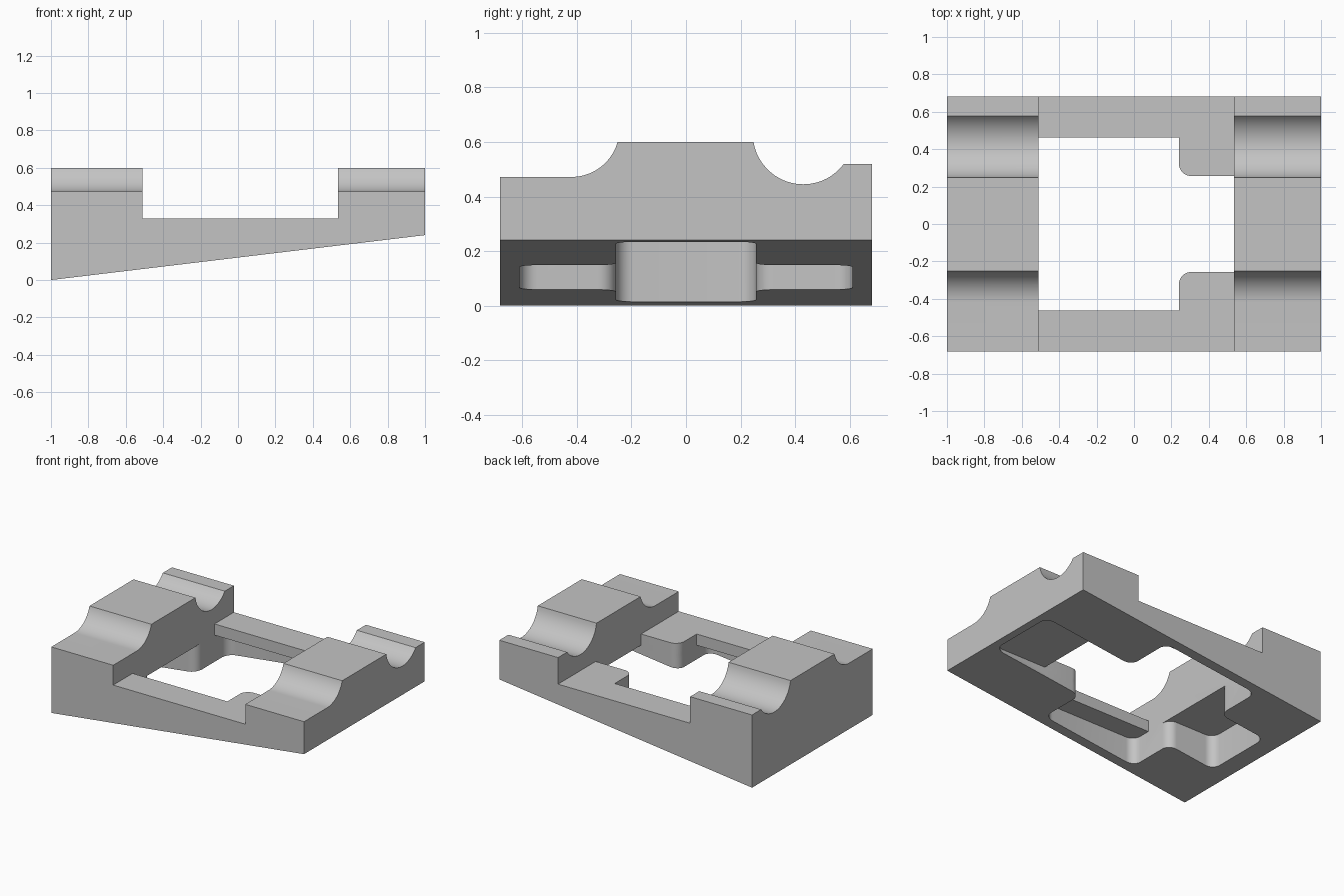
import bpy, bmesh, math
from mathutils import Vector

default = bpy.data.objects.get("Cube")
if default:
    bpy.data.objects.remove(default)

GAP_MIN, GAP_MAX = -0.51, 0.535   # space between the two raised saddles
TAB_X, TAB_Y = 0.24, 0.257        # inner corner of the tabs
HALF_DEPTH = 0.682
DECK, CEILING = 0.33, 0.25        # bridge top and underside pocket roof
ROUND = 0.065

grey = bpy.data.materials.new("plain grey")
grey.use_nodes = True
grey.diffuse_color = (0.55, 0.55, 0.55, 1)
grey.node_tree.nodes["Principled BSDF"].inputs["Base Color"].default_value = (0.55, 0.55, 0.55, 1)


def arc(cy, cz, r, start, end, steps=20):
    angles = [math.radians(start + (end - start) * i / steps) for i in range(steps + 1)]
    return [(cy + r * math.cos(a), cz + r * math.sin(a)) for a in angles]


def rounded(corners, steps=8):
    """Outline in which every (x, y, radius) right-angle corner is filleted."""
    out = []
    for i, (x, y, r) in enumerate(corners):
        p = Vector((x, y))
        if not r:
            out.append((x, y))
            continue
        a = (Vector(corners[i - 1][:2]) - p).normalized() * r
        b = (Vector(corners[(i + 1) % len(corners)][:2]) - p).normalized() * r
        for k in range(steps + 1):
            t = math.pi / 2 * k / steps
            out.append(tuple(p + a * (1 - math.sin(t)) + b * (1 - math.cos(t))))
    return out


def prism(name, points, direction):
    """Extrude a closed loop of 3D points along a direction."""
    bm = bmesh.new()
    face = bm.faces.new([bm.verts.new(p) for p in points])
    top = bmesh.ops.extrude_face_region(bm, geom=[face])["geom"]
    bmesh.ops.translate(bm, vec=direction, verts=[g for g in top if isinstance(g, bmesh.types.BMVert)])
    bmesh.ops.recalc_face_normals(bm, faces=bm.faces)
    mesh = bpy.data.meshes.new(name)
    bm.to_mesh(mesh)
    bm.free()
    mesh.materials.append(grey)
    obj = bpy.data.objects.new(name, mesh)
    bpy.context.collection.objects.link(obj)
    return obj


def cut(target, cutter):
    cutter.hide_render = True
    mod = target.modifiers.new("cut", "BOOLEAN")
    mod.operation, mod.solver, mod.object = "DIFFERENCE", "EXACT", cutter
    bpy.context.view_layer.objects.active = target
    bpy.ops.object.modifier_apply(modifier=mod.name)
    bpy.data.objects.remove(cutter)


def mirrored(half):
    """Complete an outline whose +y half runs from low x to high x."""
    return half + [(x, -y, r) for x, y, r in reversed(half)]


# Body: saddle profile with a cove at the front and a round channel at the back
profile = [(-HALF_DEPTH, 0), (-HALF_DEPTH, 0.472)]
profile += arc(-0.42, 0.648, 0.176, -90, -15.8)
profile += arc(0.43, 0.63, 0.185, 189.3, 323.5)
profile += [(0.585, 0.52), (HALF_DEPTH, 0.52), (HALF_DEPTH, 0)]
body = prism("wedge_base", [(-1, y, z) for y, z in profile], (2, 0, 0))

# Sloping underside
wedge = [(-1.1, -0.012), (-1.1, -0.3), (1.1, -0.3), (1.1, 0.252)]
cut(body, prism("slope_cutter", [(x, -1, z) for x, z in wedge], (0, 2, 0)))

# Gap between the saddles, leaving the bridges
gap = [(GAP_MIN, -1), (GAP_MAX, -1), (GAP_MAX, 1), (GAP_MIN, 1)]
cut(body, prism("gap_cutter", [(x, y, DECK) for x, y in gap], (0, 0, 1)))

# Cross-shaped pocket with rounded corners underneath
pocket = mirrored([(-0.88, TAB_Y, ROUND), (GAP_MIN, TAB_Y, ROUND), (GAP_MIN, 0.61, ROUND),
                   (TAB_X, 0.61, ROUND), (TAB_X, TAB_Y, ROUND), (0.95, TAB_Y, ROUND)])
cut(body, prism("pocket_cutter", [(x, y, -0.2) for x, y in rounded(pocket)], (0, 0, CEILING + 0.2)))

# Opening through the deck, narrowed by the two tabs
hole = mirrored([(GAP_MIN, 0.463, 0), (TAB_X, 0.463, 0), (TAB_X, TAB_Y, ROUND), (GAP_MAX, TAB_Y, 0)])
cut(body, prism("opening_cutter", [(x, y, 0.2) for x, y in rounded(hole)], (0, 0, 0.3)))

# Smooth the coves and fillets, keep the edges crisp
bpy.ops.object.select_all(action="DESELECT")
body.select_set(True)
bpy.context.view_layer.objects.active = body
bpy.ops.object.shade_smooth_by_angle(angle=math.radians(25))
